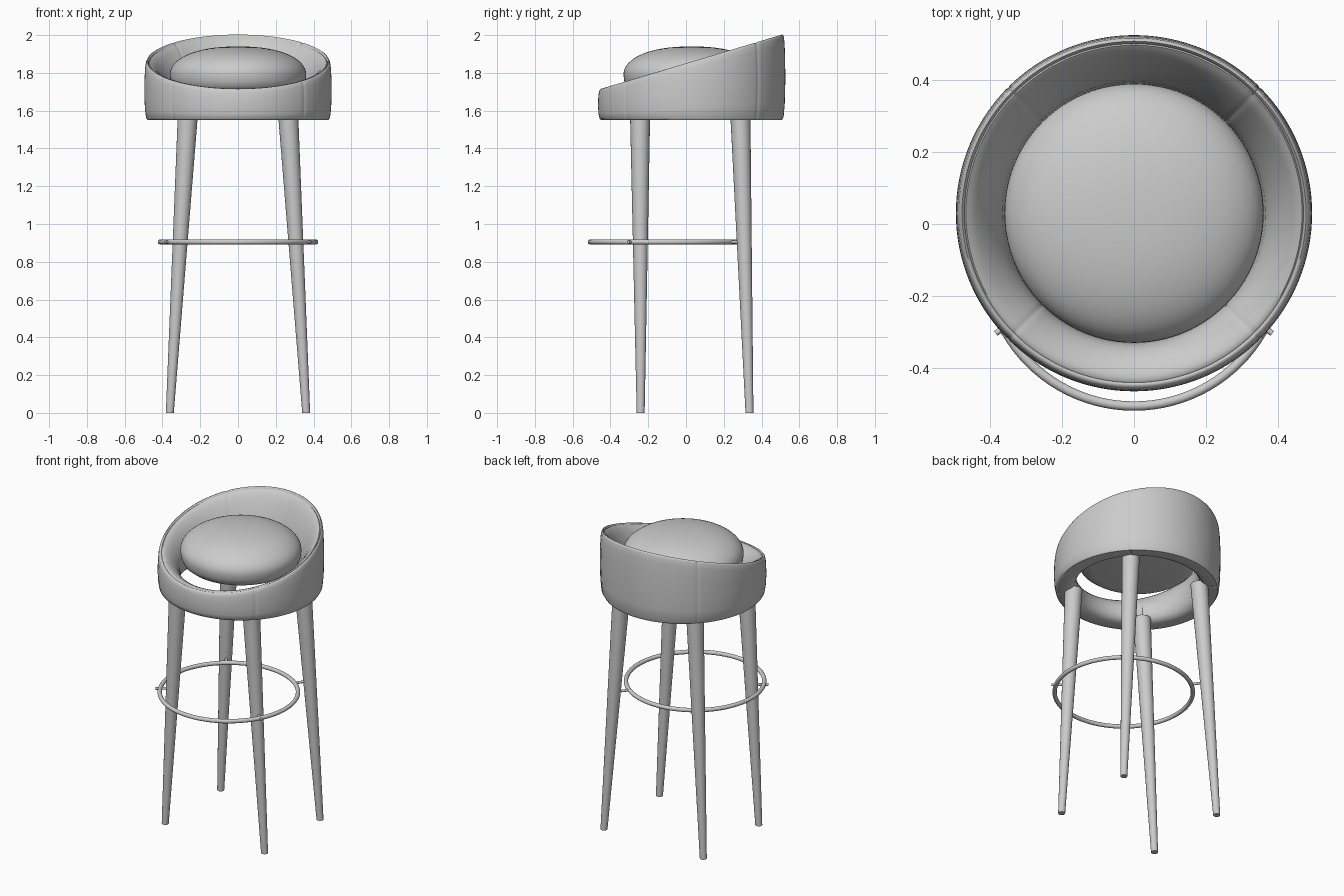
import bpy, bmesh, math
from mathutils import Vector

cube = bpy.data.objects.get("Cube")
if cube:
    bpy.data.objects.remove(cube, do_unlink=True)

grey = bpy.data.materials.new("light_grey")
grey.use_nodes = True
grey.diffuse_color = (0.6, 0.6, 0.6, 1)
grey.node_tree.nodes["Principled BSDF"].inputs["Base Color"].default_value = (0.6, 0.6, 0.6, 1)

SEAT_Y = 0.03       # centre of the round seat
BASE_Z = 1.55       # underside of the shell
FOOT_Z = 0.905      # height of the footrest
FOOT_Y = -0.095     # centre of the footrest
FOOT_R = 0.412


def finish(name, bm, angle=40):
    bmesh.ops.recalc_face_normals(bm, faces=bm.faces)
    mesh = bpy.data.meshes.new(name)
    bm.to_mesh(mesh)
    bm.free()
    obj = bpy.data.objects.new(name, mesh)
    bpy.context.collection.objects.link(obj)
    mesh.materials.append(grey)
    bpy.ops.object.select_all(action='DESELECT')
    obj.select_set(True)
    bpy.context.view_layer.objects.active = obj
    bpy.ops.object.shade_smooth_by_angle(angle=math.radians(angle))
    return obj


def sweep(bm, rings, closed=False):
    """Bridge successive closed loops of points."""
    loops = [[bm.verts.new(p) for p in ring] for ring in rings]
    n = len(loops[0])
    pairs = list(zip(loops, loops[1:] + loops[:1])) if closed else list(zip(loops, loops[1:]))
    for a, b in pairs:
        for i in range(n):
            j = (i + 1) % n
            bm.faces.new((a[i], a[j], b[j], b[i]))
    if not closed:
        bm.faces.new(loops[0])
        bm.faces.new(loops[-1])


def rod(name, start, end, r1, r2, sides=24):
    """Tapered round bar with horizontal or square ends."""
    start, end = Vector(start), Vector(end)
    axis = end - start
    upright = abs(axis.z) > 0.5
    u = Vector((1, 0, 0)) if upright else Vector((0, 0, 1))
    v = Vector((0, 1, 0)) if upright else axis.cross(u).normalized()
    bm = bmesh.new()
    turn = [math.tau * i / sides for i in range(sides)]
    sweep(bm, [[c + r * (u * math.cos(t) + v * math.sin(t)) for t in turn]
               for c, r in ((start, r1), (end, r2))])
    return finish(name, bm)


# Padded shell: a cross-section of radius and height share, under a sloping rim
profile = [(0.478, 0), (0.487, 0.04), (0.493, 0.2), (0.496, 0.45), (0.495, 0.7),
           (0.492, 0.88), (0.488, 0.965), (0.484, 0.99), (0.479, 0.998), (0.475, 0.99),
           (0.472, 0.968), (0.468, 0.98), (0.455, 0.962), (0.44, 0.92), (0.42, 0.84),
           (0.4, 0.74), (0.38, 0.61), (0.367, 0.48), (0.361, 0.34), (0.364, 0.2),
           (0.375, 0.09), (0.395, 0.02), (0.42, 0)]
seams = [math.radians(45 + 90 * k) for k in range(4)]
angles = [math.tau * i / 128 for i in range(128)]
angles = sorted([a for a in angles if min(abs(a - s) for s in seams) > 0.02]
                + [s + d for s in seams for d in (-0.012, 0, 0.012)])
rings = []
for a in angles:
    shrink = 0.965 if min(abs(a - s) for s in seams) < 0.001 else 1
    ring = []
    for r, f in profile:
        r = 0.43 + (r - 0.43) * shrink
        f = 0.45 + (f - 0.45) * (1 - (1 - shrink) * 0.5)
        y = SEAT_Y + r * math.sin(a)
        rim = 1.71 + 0.3 * (y + 0.47)
        ring.append((r * math.cos(a), y, BASE_Z + f * (rim - BASE_Z)))
    rings.append(ring)
bm = bmesh.new()
sweep(bm, rings, closed=True)
finish("seat_shell", bm, 50)

# Puffed cushion: domed top, rounded lower edge and flat underside
CUSHION_Z = 1.79
section = [(0.27, 1.7), (0.32, 1.707), (0.345, 1.727), (0.357, 1.757)]
for i in range(17):
    t = math.radians(89.5 * i / 16)
    section.append((0.361 * math.cos(t) ** 0.88, CUSHION_Z + 0.15 * math.sin(t) ** 0.95))
turn = [math.tau * i / 96 for i in range(96)]
bm = bmesh.new()
sweep(bm, [[(r * math.cos(t), SEAT_Y + r * math.sin(t), z) for t in turn] for r, z in section])
finish("seat_cushion", bm, 60)

# Tapered legs and the small pegs that hold the footrest
for side, sx in (("left", 1), ("right", -1)):
    rod("front_leg_" + side, (sx * 0.361, -0.24, 0), (sx * 0.266, -0.243, 1.57), 0.021, 0.053)
    rod("back_leg_" + side, (sx * 0.361, 0.336, 0), (sx * 0.266, 0.288, 1.57), 0.021, 0.053)
    rod("front_peg_" + side, (sx * 0.305, -0.243, FOOT_Z), (sx * 0.385, -0.305, FOOT_Z),
        0.008, 0.008, 12)
    rod("back_peg_" + side, (sx * 0.305, 0.308, FOOT_Z), (sx * 0.247, 0.232, FOOT_Z),
        0.008, 0.008, 12)

# Round footrest
bm = bmesh.new()
tube = [math.tau * i / 16 for i in range(16)]
sweep(bm, [[((FOOT_R + 0.013 * math.cos(p)) * math.cos(t),
             FOOT_Y + (FOOT_R + 0.013 * math.cos(p)) * math.sin(t),
             FOOT_Z + 0.013 * math.sin(p)) for p in tube] for t in turn], closed=True)
finish("footrest_ring", bm)
